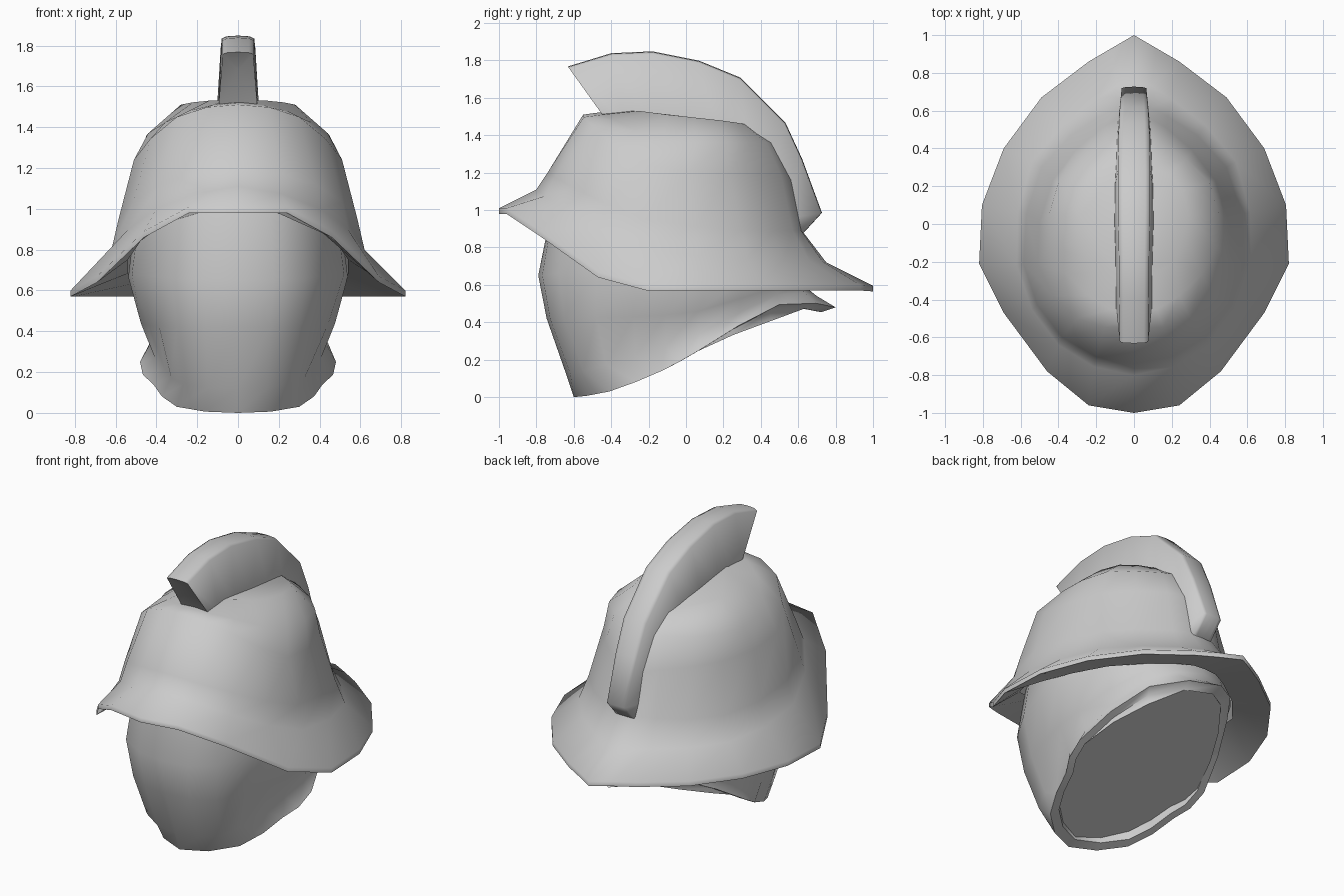
import bpy, bmesh
from mathutils import Vector

if "Cube" in bpy.data.objects:
    bpy.data.objects.remove(bpy.data.objects["Cube"])


def finish(name, bm, angle=0.6):
    me = bpy.data.meshes.new(name)
    bm.to_mesh(me)
    bm.free()
    ob = bpy.data.objects.new(name, me)
    bpy.context.collection.objects.link(ob)
    bpy.ops.object.select_all(action='DESELECT')
    ob.select_set(True)
    bpy.context.view_layer.objects.active = ob
    bpy.ops.object.shade_smooth_by_angle(angle=angle)
    return ob


def full_ring(half):
    """Mirror a half ring (front to back); short rings get smooth points between keys."""
    p = [Vector(k) for k in half]
    p += [Vector((-k.x, k.y, k.z)) for k in reversed(p[1:-1])]
    n, out = len(p), []
    if n == 20:
        return p
    for i in range(n):
        a, b, c, d = p[i - 1], p[i], p[(i + 1) % n], p[(i + 2) % n]
        out += [b, (9 * (b + c) - a - d) / 16]
    return out


def loft(name, halves, cap_top=False, cap_bottom=False, angle=0.6):
    """Skin half rings listed from bottom to top."""
    bm = bmesh.new()
    rings = [[bm.verts.new(v) for v in full_ring(h)] for h in halves]
    n = len(rings[0])
    for a, b in zip(rings, rings[1:]):
        for i in range(n):
            j = (i + 1) % n
            bm.faces.new((a[i], a[j], b[j], b[i]))
    if cap_top:
        bm.faces.new(rings[-1])
    if cap_bottom:
        bm.faces.new(rings[0][::-1])
    return finish(name, bm, angle)


# Bowl with flared brim: underside, brim edge, wall, forehead, dome
brim = [(0, -1, 1.01), (.24, -.96, 1.01), (.46, -.78, .89), (.69, -.47, .67),
        (.82, -.21, .6), (.805, .1, .6), (.69, .4, .6), (.49, .67, .6),
        (.24, .86, .6), (.12, .93, .6), (0, 1, .595)]
brim_low = [(x, y, z - .03) for x, y, z in brim]
bowl = [
    [(0, -.72, 1.0), (.36, -.62, .93), (.54, -.2, .75), (.48, .33, .64), (.18, .6, .65), (0, .66, .65)],
    brim_low,
    brim,
    [(0, -.8, 1.11), (.4, -.64, 1.0), (.62, -.22, .8), (.54, .33, .74), (.2, .66, .73), (0, .75, .72)],
    [(0, -.74, 1.2), (.38, -.6, 1.12), (.585, -.21, .95), (.49, .3, .89), (.18, .57, .89), (0, .62, .89)],
    [(0, -.55, 1.51), (.3, -.5, 1.45), (.51, -.21, 1.24), (.43, .23, 1.2), (.17, .51, 1.18), (0, .57, 1.15)],
    [(0, -.48, 1.52), (.24, -.38, 1.48), (.44, -.12, 1.37), (.4, .22, 1.36), (.14, .43, 1.36), (0, .47, 1.36)],
    [(0, -.3, 1.53), (.14, -.25, 1.53), (.28, -.1, 1.51), (.26, .18, 1.48), (.1, .31, 1.46), (0, .33, 1.45)],
]
loft("bowl_and_brim", bowl, cap_top=True, angle=1.3)

# Face guard: flared tilted rim, arched at the rear sides, closed by a shallow base
rim = [(0, -.6, 0), (.3, -.41, .03), (.415, -.13, .14), (.48, .07, .25), (.3, .5, .495), (0, .8, .48)]
centre, inward = Vector((0, .03, .22)), Vector((0, -.012, .03))
inner = [centre.lerp(Vector(k), .9) for k in rim]
base = [(x, y, .22 + .37 * (y - .03) + .03) for x, y, z in inner]
guard = [
    base,
    inner,
    rim,
    [(0, -.64, .12), (.27, -.55, .14), (.36, -.27, .22), (.43, .07, .34), (.31, .49, .55), (0, .7, .54)],
    [(0, -.745, .42), (.3, -.65, .42), (.44, -.28, .43), (.475, .07, .46), (.33, .49, .59), (0, .65, .58)],
    [(0, -.79, .65), (.33, -.68, .66), (.52, -.25, .68), (.51, .12, .65), (.33, .49, .64), (0, .64, .63)],
    [(0, -.72, 1.0), (.3, -.64, .97), (.5, -.25, .83), (.5, .12, .74), (.32, .48, .7), (0, .62, .7)],
]
loft("face_guard", guard, cap_bottom=True, angle=1.1)

# Crest: curved fin following the dome; (outer y, z, base y, z, half width)
stations = [
    (-.63, 1.765, -.44, 1.5, .075), (-.4, 1.835, -.34, 1.48, .078),
    (-.18, 1.845, -.18, 1.47, .08), (.07, 1.795, 0, 1.46, .085),
    (.29, 1.705, .18, 1.4, .085), (.53, 1.465, .35, 1.25, .08),
    (.62, 1.27, .45, 1.1, .075), (.725, .985, .52, .95, .065),
    (.63, .88, .54, .86, .065)]
bm = bmesh.new()
rows = []
for oy, oz, by, bz, w in stations:
    outer, root = Vector((0, oy, oz)), Vector((0, by, bz))
    half = [(root, w + .02), (outer.lerp(root, .03), w), (outer, w * .7)]
    ridge = outer + (outer - root) * .01
    pts = [p - Vector((s, 0, 0)) for p, s in half] + [ridge]
    pts += [p + Vector((s, 0, 0)) for p, s in reversed(half)]
    rows.append([bm.verts.new(v) for v in pts])
for a, b in zip(rows, rows[1:]):
    for i in range(6):
        bm.faces.new((a[i], a[i + 1], b[i + 1], b[i]))
# Front end is notched inwards, back end is flat
notch = bm.verts.new((0, -.54, 1.68))
for i in range(6):
    bm.faces.new((rows[0][i + 1], rows[0][i], notch))
bm.faces.new((rows[0][0], rows[0][6], notch))
bm.faces.new(rows[-1])
bmesh.ops.recalc_face_normals(bm, faces=bm.faces)
finish("crest", bm, 1.5)
